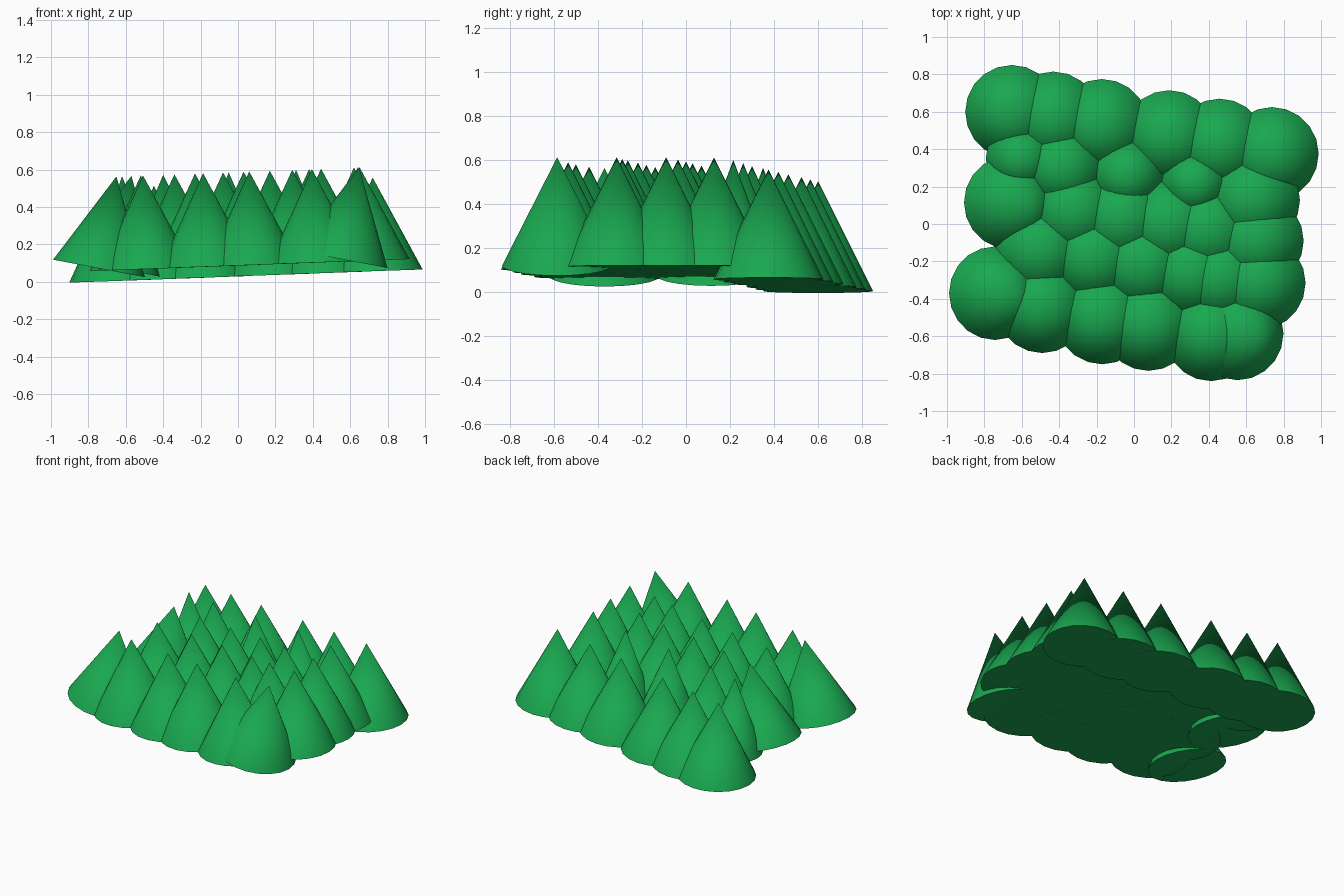
import bpy
import math
from mathutils import Vector

if "Cube" in bpy.data.objects:
    bpy.data.objects.remove(bpy.data.objects["Cube"])

green = bpy.data.materials.new("leaf_green")
green.diffuse_color = (0.01, 0.39, 0.08, 1)
green.use_nodes = True
green.node_tree.nodes["Principled BSDF"].inputs["Base Color"].default_value = green.diffuse_color

HEIGHT = 0.5
UPRIGHT, LEANING = -0.035, 0.19      # sideways lean of the axis per unit height


def tree(name, x, y, z, r=0.25, lean=UPRIGHT):
    """Cone tree placed by its tip."""
    axis = Vector((lean, 0, 1)).normalized()
    centre = Vector((x, y, z)) - axis * HEIGHT / 2
    bpy.ops.mesh.primitive_cone_add(vertices=20, radius1=r, radius2=0, depth=HEIGHT,
                                    location=centre, rotation=(0, math.atan(lean), 0))
    ob = bpy.context.object
    ob.name = name
    ob.data.materials.append(green)
    bpy.ops.object.shade_smooth_by_angle(angle=math.radians(40))


# Rows from back to front: (tip x, tip y, optional radius, optional lean)
rows = [
    [(-0.67, 0.60), (-0.45, 0.565), (-0.19, 0.525), (0.17, 0.465), (0.44, 0.42), (0.72, 0.375)],
    [(-0.62, 0.35, 0.19), (-0.40, 0.30, 0.23), (-0.05, 0.26, 0.20), (0.31, 0.215, 0.19),
     (0.62, 0.127)],
    [(-0.57, 0.115, 0.25, LEANING), (-0.34, 0.07), (-0.08, 0.03), (0.17, 0.0), (0.38, -0.036),
     (0.64, -0.09)],
    [(-0.52, -0.14), (-0.23, -0.18), (0.03, -0.218), (0.29, -0.264), (0.444, -0.29),
     (0.65, -0.315)],
    [(-0.65, -0.37, 0.25, LEANING), (-0.508, -0.44), (-0.187, -0.50), (0.06, -0.535),
     (0.395, -0.59), (0.647, -0.585, 0.25, LEANING)],
]

# The ground rises gently to the right; the back row stands lower
for i, row in enumerate(rows):
    for j, (x, y, *shape) in enumerate(row):
        z = (0.53 if i == 0 else 0.588) + 0.038 * x
        tree(f"tree_row{i + 1}_{j + 1}", x, y, z, *shape)
